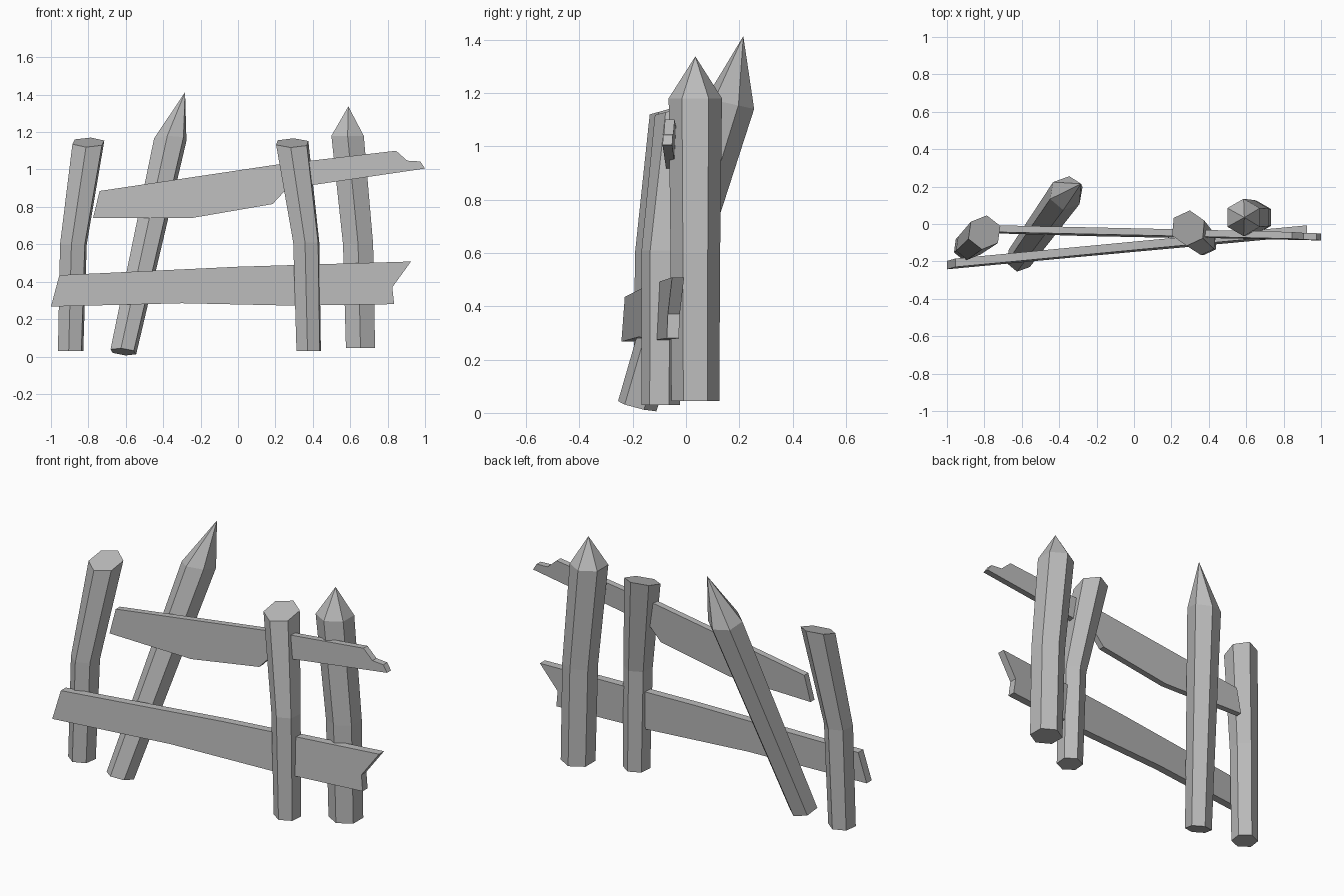
import bpy, bmesh, math
from mathutils import Vector

cube = bpy.data.objects.get("Cube")
if cube:
    bpy.data.objects.remove(cube)

wood = bpy.data.materials.new("weathered_grey_wood")
wood.use_nodes = True
GREY = (0.5, 0.5, 0.5, 1)
wood.diffuse_color = GREY
wood.node_tree.nodes["Principled BSDF"].inputs["Base Color"].default_value = GREY


def finish(name, bm):
    bmesh.ops.recalc_face_normals(bm, faces=bm.faces)
    mesh = bpy.data.meshes.new(name)
    bm.to_mesh(mesh)
    bm.free()
    mesh.materials.append(wood)
    obj = bpy.data.objects.new(name, mesh)
    bpy.context.collection.objects.link(obj)
    return obj


def post(name, sections, tip=None, turn=90, sides=6):
    """Loft rings (x, y, z, radius, slope_x, slope_y); end in a flat cut or a point."""
    bm = bmesh.new()
    rings = []
    for x, y, z, r, sx, sy in sections:
        ring = []
        for i in range(sides):
            a = math.radians(turn) + math.tau * i / sides
            dx, dy = r * math.cos(a), r * math.sin(a)
            ring.append(bm.verts.new((x + dx, y + dy, z + sx * dx + sy * dy)))
        rings.append(ring)
    for low, high in zip(rings, rings[1:]):
        for i in range(sides):
            j = (i + 1) % sides
            bm.faces.new((low[i], low[j], high[j], high[i]))
    bm.faces.new(rings[0])
    if tip:
        point = bm.verts.new(tip)
        for i in range(sides):
            bm.faces.new((rings[-1][i], rings[-1][(i + 1) % sides], point))
    else:
        bm.faces.new(rings[-1])
    return finish(name, bm)


def board(name, outline, y_left, y_right, thickness, lean=0.0):
    """Extrude an x-z outline along y, swung between two end depths."""
    bm = bmesh.new()
    mid_z = sum(z for _, z in outline) / len(outline)

    def place(x, z, offset):
        t = (x + 1) / 2
        y = y_left + (y_right - y_left) * t + lean * (z - mid_z)
        return bm.verts.new((x, y + offset, z))

    front = [place(x, z, -thickness / 2) for x, z in outline]
    back = [place(x, z, thickness / 2) for x, z in outline]
    bm.faces.new(front)
    bm.faces.new(back[::-1])
    for i in range(len(outline)):
        j = (i + 1) % len(outline)
        bm.faces.new((front[i], front[j], back[j], back[i]))
    return finish(name, bm)


# Bent posts with sawn tops
post("right_end_post", [
    (-0.895, -0.125, 0.03, 0.073, 0, 0),
    (-0.88, -0.115, 0.6, 0.077, 0, 0),
    (-0.80, -0.045, 1.145, 0.092, 0, 0.28)], turn=82)
post("left_inner_post", [
    (0.378, -0.095, 0.03, 0.072, 0, 0),
    (0.365, -0.09, 0.61, 0.077, 0, 0),
    (0.29, -0.022, 1.142, 0.095, 0, 0.26)], turn=85)

# Pointed stakes
post("left_pointed_stake", [
    (0.655, 0.035, 0.045, 0.09, 0, 0),
    (0.642, 0.035, 0.6, 0.093, 0, 0),
    (0.586, 0.035, 1.18, 0.1, 0, 0)], tip=(0.59, 0.035, 1.337))
post("leaning_pointed_stake", [
    (-0.613, -0.183, 0.025, 0.073, -0.1, -0.25),
    (-0.362, 0.165, 1.16, 0.092, 0, -0.22)], tip=(-0.283, 0.215, 1.413), turn=80)

# Broken rails
board("upper_rail", [
    (-0.775, 0.74), (-0.25, 0.74), (0.185, 0.815), (0.245, 0.88), (0.4, 0.917),
    (1.0, 1.005), (0.975, 1.043), (0.905, 1.047), (0.845, 1.1), (0.2, 1.025),
    (-0.74, 0.885)], -0.015, -0.074, 0.036, lean=0.05)
board("lower_rail", [
    (-1.0, 0.267), (-0.3, 0.285), (0.3, 0.272), (0.835, 0.28), (0.825, 0.37),
    (0.925, 0.508), (0.0, 0.48), (-0.955, 0.435)], -0.215, -0.03, 0.045, lean=0.05)
